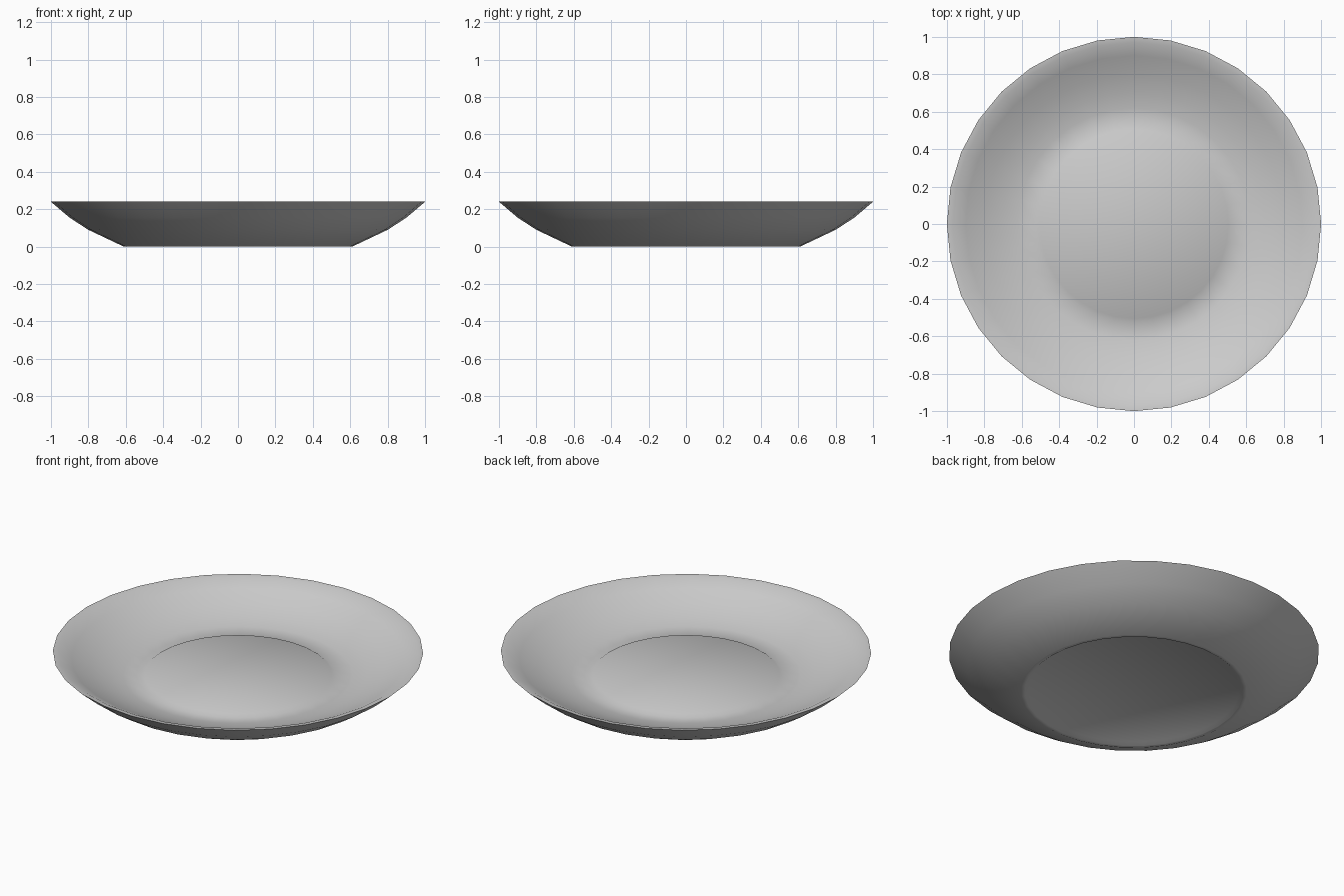
import bpy, bmesh, math

if "Cube" in bpy.data.objects:
    bpy.data.objects.remove(bpy.data.objects["Cube"])

SEGMENTS = 32

# Lathe profile (radius, height): recessed underside, foot, outer wall, rim, inner wall, raised centre
profile = [
    (0.57, 0.014), (0.59, 0.0), (0.61, 0.0), (0.80, 0.09), (0.90, 0.155), (1.0, 0.24),
    (0.97, 0.237), (0.90, 0.202), (0.80, 0.155), (0.70, 0.121), (0.62, 0.103),
    (0.525, 0.093), (0.505, 0.106),
]

bm = bmesh.new()
rings = [[bm.verts.new((r * math.cos(2 * math.pi * i / SEGMENTS),
                        r * math.sin(2 * math.pi * i / SEGMENTS), z))
          for i in range(SEGMENTS)] for r, z in profile]

# Flat caps for the underside and the centre
bm.faces.new(rings[0])
bm.faces.new(rings[-1])
# Walls between successive rings
for a, b in zip(rings, rings[1:]):
    for i in range(SEGMENTS):
        j = (i + 1) % SEGMENTS
        bm.faces.new((a[i], a[j], b[j], b[i]))
bmesh.ops.recalc_face_normals(bm, faces=bm.faces[:])

# Dish
mesh = bpy.data.meshes.new("dish")
bm.to_mesh(mesh)
bm.free()
dish = bpy.data.objects.new("dish", mesh)
bpy.context.collection.objects.link(dish)
bpy.context.view_layer.objects.active = dish
dish.select_set(True)
bpy.ops.object.shade_smooth_by_angle(angle=math.radians(50))
